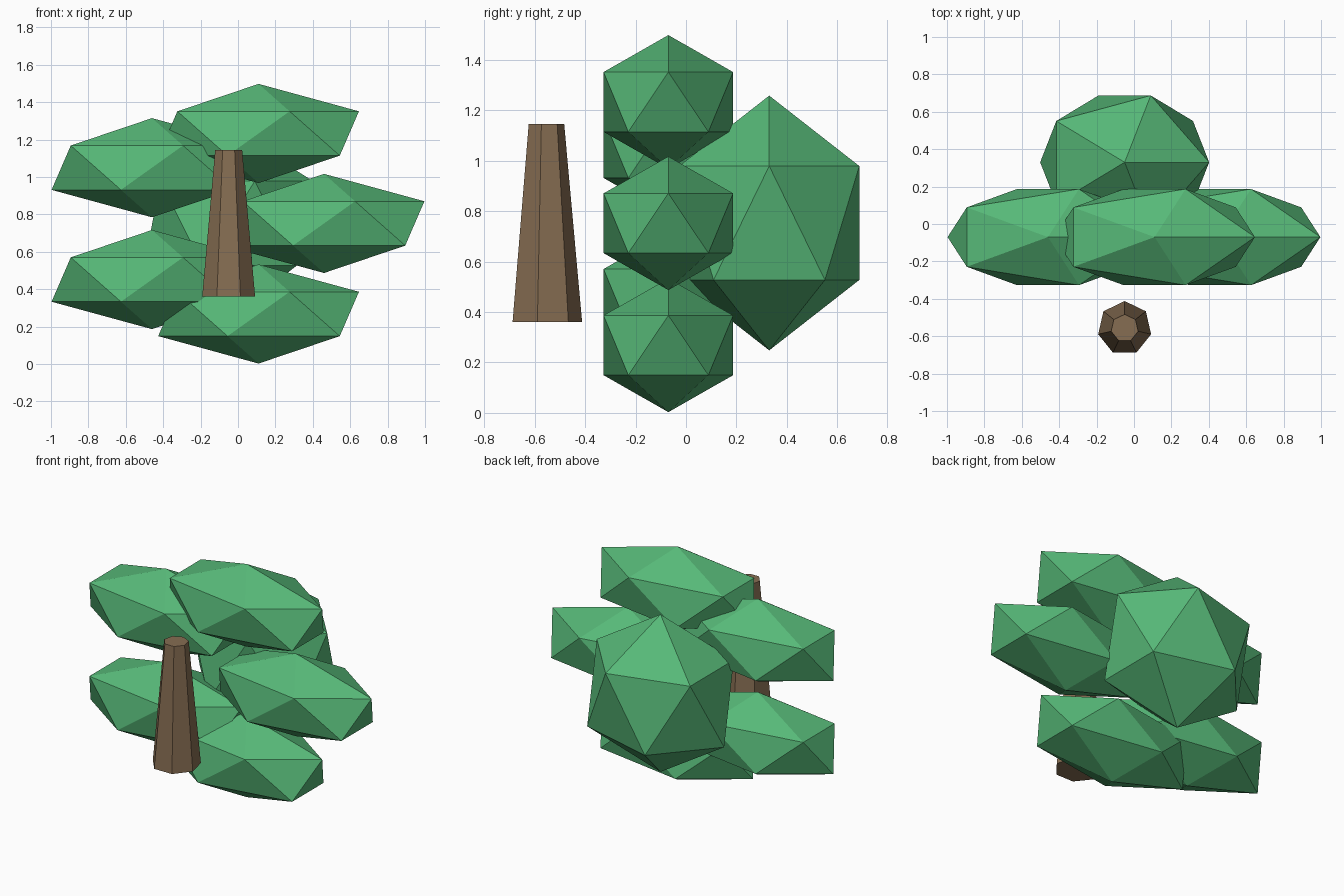
import bpy

cube = bpy.data.objects.get("Cube")
if cube:
    bpy.data.objects.remove(cube, do_unlink=True)


def material(name, color):
    mat = bpy.data.materials.new(name)
    mat.use_nodes = True
    mat.diffuse_color = color
    bsdf = next(n for n in mat.node_tree.nodes if n.type == "BSDF_PRINCIPLED")
    bsdf.inputs["Base Color"].default_value = color
    return mat


def finish(name, mat):
    obj = bpy.context.object
    obj.name = obj.data.name = name
    obj.data.materials.clear()
    obj.data.materials.append(mat)
    return obj


def foliage(name, center, radii):
    # Faceted twenty-sided clump, stretched along each axis
    bpy.ops.mesh.primitive_ico_sphere_add(subdivisions=1, radius=1, location=center)
    obj = finish(name, leaf_green)
    obj.scale = radii
    bpy.ops.object.transform_apply(location=False, rotation=False, scale=True)


leaf_green = material("leaf green", (0.095, 0.485, 0.188, 1))
bark_brown = material("bark brown", (0.238, 0.153, 0.084, 1))

# Five flat clumps in a staggered stack
clumps = {
    "foliage_top": (0.11, 1.233),
    "foliage_upper_right": (-0.46, 1.05),
    "foliage_middle_left": (0.46, 0.752),
    "foliage_lower_right": (-0.46, 0.452),
    "foliage_bottom": (0.11, 0.268),
}
for name, (x, z) in clumps.items():
    foliage(name, (x, -0.07, z), (0.6, 0.302, 0.265))

# Large clump behind
foliage("foliage_back", (-0.05, 0.33, 0.753), (0.505, 0.42, 0.505))

# Seven-sided tapered trunk in front
bpy.ops.mesh.primitive_cone_add(vertices=7, radius1=0.145, radius2=0.074,
                                depth=0.785, location=(-0.05, -0.557, 0.753))
finish("trunk", bark_brown)
